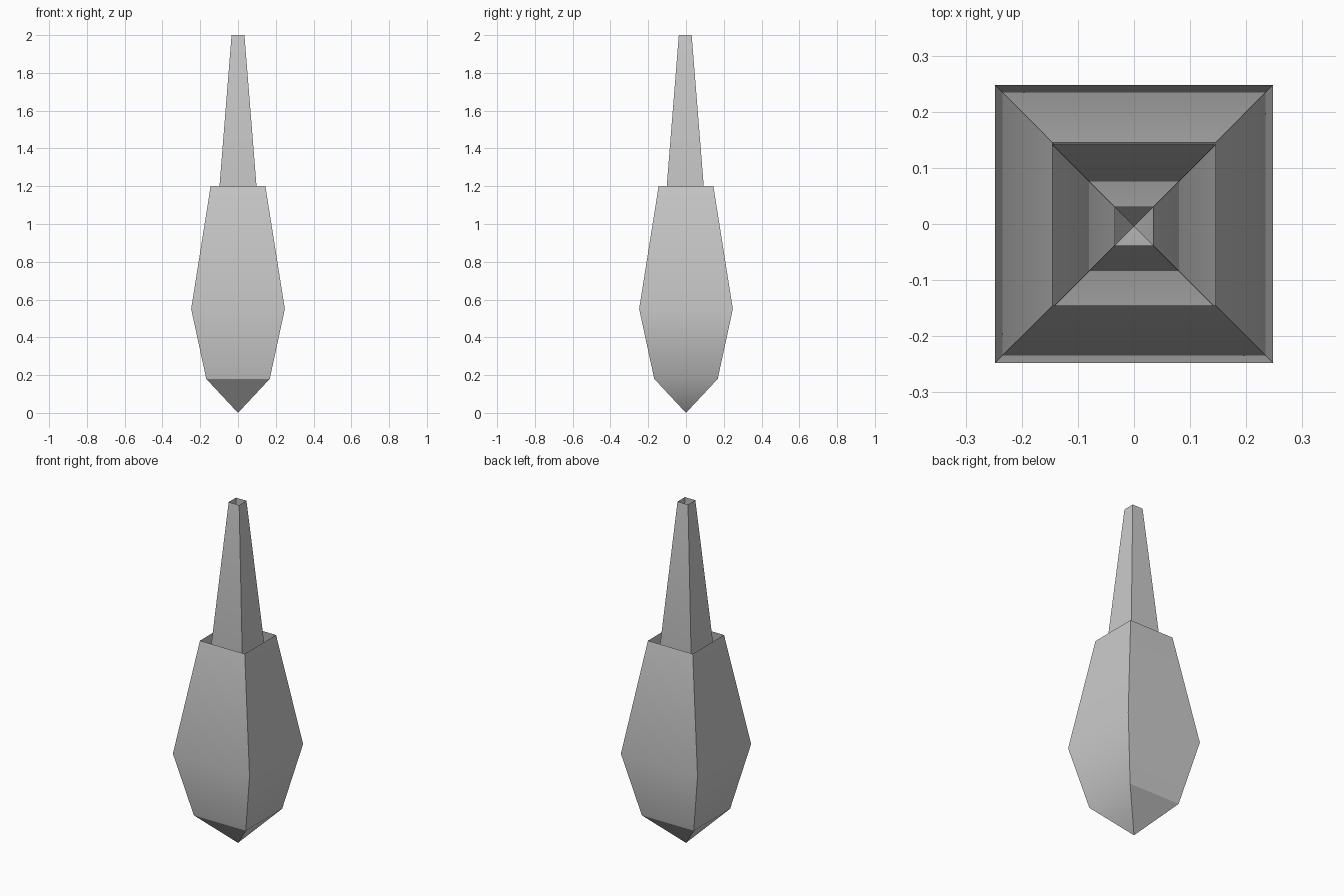
import bpy
import bmesh

if "Cube" in bpy.data.objects:
    bpy.data.objects.remove(bpy.data.objects["Cube"], do_unlink=True)

# Single grey finish
grey = bpy.data.materials.new("mid_grey")
grey.use_nodes = True
grey.diffuse_color = (0.6, 0.6, 0.6, 1)
grey.node_tree.nodes["Principled BSDF"].inputs["Base Color"].default_value = (0.6, 0.6, 0.6, 1)


def square_shell(name, rings, tip, centre_y, is_crease):
    """Loft open square rings of (half width, height) down to a point."""
    bm = bmesh.new()
    corners = ((-1, -1), (1, -1), (1, 1), (-1, 1))
    loops = [[bm.verts.new((x * h, y * h + centre_y, z)) for x, y in corners]
             for h, z in rings]
    apex = bm.verts.new((0, centre_y, tip))
    for i in range(4):
        j = (i + 1) % 4
        for upper, lower in zip(loops, loops[1:]):
            bm.faces.new((upper[i], lower[i], lower[j], upper[j]))
        bm.faces.new((loops[-1][i], apex, loops[-1][j]))
    bmesh.ops.recalc_face_normals(bm, faces=bm.faces)
    # Corner ridges are always sharp, the bands between them stay smooth
    for edge in bm.edges:
        a, b = edge.verts
        edge.smooth = not (abs(a.co.z - b.co.z) > 0.01 or is_crease(a.co, b.co))
    for face in bm.faces:
        face.smooth = True
    mesh = bpy.data.meshes.new(name)
    bm.to_mesh(mesh)
    bm.free()
    mesh.materials.append(grey)
    obj = bpy.data.objects.new(name, mesh)
    bpy.context.collection.objects.link(obj)
    return obj


# Bulging outer body, open at the top; its tip is creased at front and back
square_shell("body", [(0.145, 1.2), (0.248, 0.55), (0.168, 0.18)], 0, 0,
             lambda a, b: a.z < 0.3 and abs(a.y - b.y) < 0.01)

# Slim tapered spout, open at the top and set into the body
square_shell("spout", [(0.034, 2.0), (0.146, 0.6)], 0.2, -0.004,
             lambda a, b: False)
